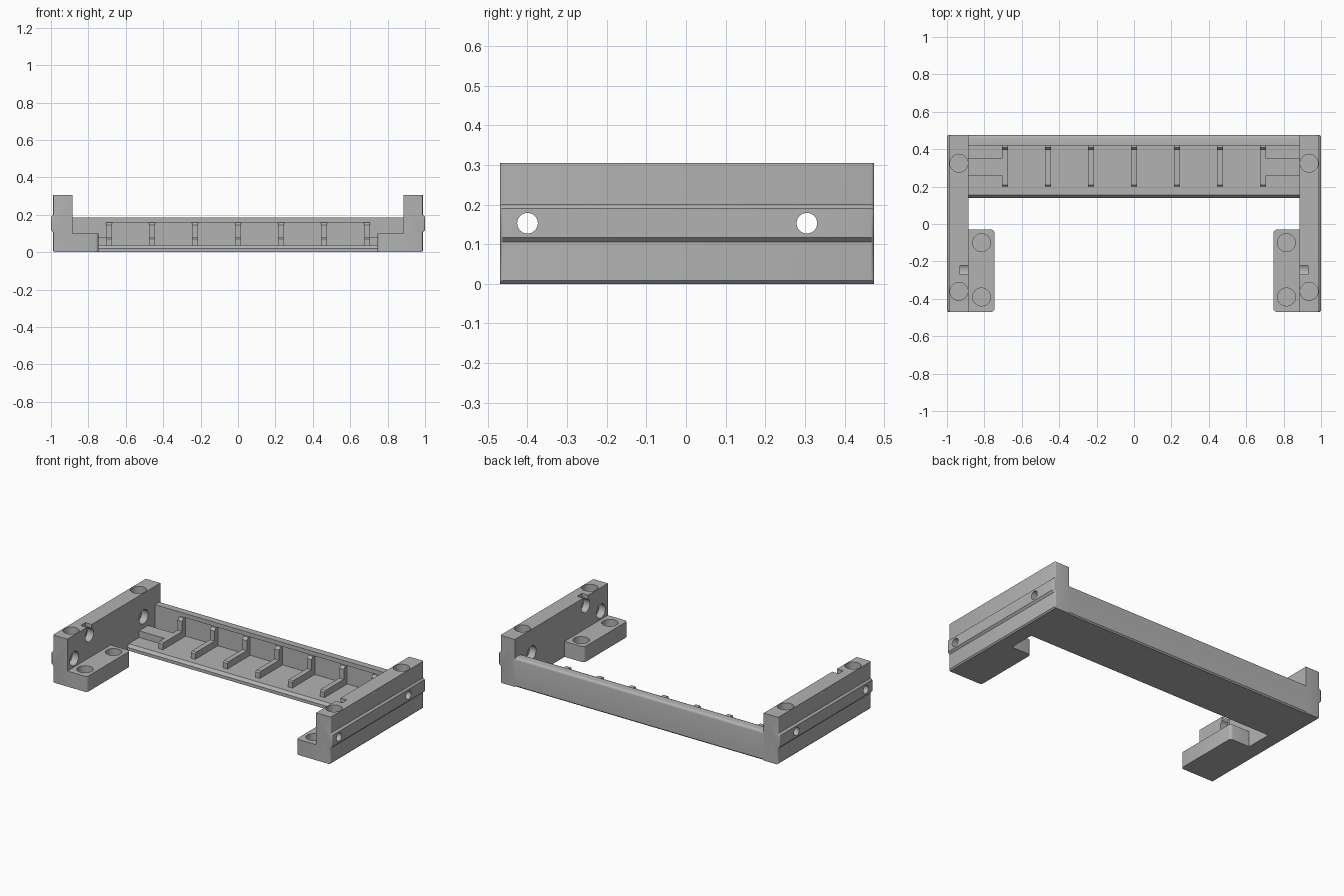
import bpy, bmesh
from mathutils import Matrix, Vector

if "Cube" in bpy.data.objects:
    bpy.data.objects.remove(bpy.data.objects["Cube"], do_unlink=True)

grey = bpy.data.materials.new("matte grey")
grey.use_nodes = True
GREY = (0.45, 0.45, 0.45, 1)
grey.diffuse_color = GREY
grey.node_tree.nodes["Principled BSDF"].inputs["Base Color"].default_value = GREY


def make(name, bm):
    bmesh.ops.recalc_face_normals(bm, faces=bm.faces)
    mesh = bpy.data.meshes.new(name)
    bm.to_mesh(mesh)
    bm.free()
    mesh.materials.append(grey)
    ob = bpy.data.objects.new(name, mesh)
    bpy.context.collection.objects.link(ob)
    return ob


def extrude(points, axis, start, end):
    """Sweep a closed outline along 'x' or 'y'; outline is in the other axis and z."""
    bm = bmesh.new()
    place = (lambda a, z: (start, a, z)) if axis == "x" else (lambda a, z: (a, start, z))
    face = bm.faces.new([bm.verts.new(place(*p)) for p in points])
    out = bmesh.ops.extrude_face_region(bm, geom=[face])
    step = Vector((end - start, 0, 0)) if axis == "x" else Vector((0, end - start, 0))
    moved = [v for v in out["geom"] if isinstance(v, bmesh.types.BMVert)]
    bmesh.ops.translate(bm, verts=moved, vec=step)
    return bm


def box(x0, x1, y0, y1, z0, z1):
    return extrude([(y0, z0), (y1, z0), (y1, z1), (y0, z1)], "x", x0, x1)


def cylinder(center, radius, depth, axis="z"):
    bm = bmesh.new()
    turn = Matrix.Rotation(1.5707963, 4, "Y") if axis == "x" else Matrix()
    bmesh.ops.create_cone(bm, cap_ends=True, segments=40, radius1=radius, radius2=radius,
                          depth=depth, matrix=Matrix.Translation(center) @ turn)
    return bm


def bevel(bm, rule, size, segments=3):
    edges = [e for e in bm.edges if rule(*(v.co for v in e.verts))]
    bmesh.ops.bevel(bm, geom=edges, offset=size, segments=segments, profile=0.5,
                    affect="EDGES", clamp_overlap=True)


def apply_mod(ob, mod):
    bpy.ops.object.select_all(action="DESELECT")
    bpy.context.view_layer.objects.active = ob
    ob.select_set(True)
    bpy.ops.object.modifier_apply(modifier=mod.name)


def cut(ob, bm):
    cutter = make("cutter", bm)
    cutter.hide_render = True
    mod = ob.modifiers.new("cut", "BOOLEAN")
    mod.operation, mod.solver, mod.object = "DIFFERENCE", "EXACT", cutter
    apply_mod(ob, mod)
    bpy.data.objects.remove(cutter, do_unlink=True)


def finish(ob, mirror=False):
    if mirror:
        apply_mod(ob, ob.modifiers.new("mirror", "MIRROR"))
    bpy.ops.object.select_all(action="DESELECT")
    bpy.context.view_layer.objects.active = ob
    ob.select_set(True)
    bpy.ops.object.shade_smooth_by_angle(angle=0.6)


FRONT, BACK, INNER, TOP = -0.47, 0.475, 0.885, 0.305

# Side walls: raised rail along the outside, rounded outer corners
outline = [(INNER, 0), (0.98, 0), (0.988, 0.008), (0.988, 0.105), (1, 0.117),
           (1, 0.19), (0.988, 0.2), (0.988, TOP), (INNER, TOP)]
bm = extrude(outline, "y", FRONT, BACK)
bevel(bm, lambda a, b: abs(a.y - b.y) < 0.001 and min(a.x, b.x) > 0.985
      and abs(a.z - b.z) > 0.005, 0.014)
walls = make("side_walls", bm)

# Blind sockets in the wall tops
for y in (-0.36, 0.325):
    cut(walls, cylinder((0.936, y, TOP), 0.048, 0.1))

# Counterbored screw holes through the walls
for y in (-0.4, 0.305):
    cut(walls, cylinder((0.94, y, 0.153), 0.026, 0.3, "x"))
    cut(walls, cylinder((0.88, y, 0.153), 0.045, 0.1, "x"))

# Keyhole recess on the inner face, open at the top
cut(walls, cylinder((0.88, -0.245, 0.245), 0.042, 0.1, "x"))
cut(walls, box(0.85, 0.93, -0.27, -0.222, 0.245, 0.35))
finish(walls, True)

# Feet with blind sockets
bm = box(0.745, 0.9, FRONT, -0.03, 0, 0.1)
bevel(bm, lambda a, b: abs(a.z - b.z) > 0.05 and a.x < 0.8, 0.018)
feet = make("feet", bm)
for y in (-0.1, -0.39):
    cut(feet, cylinder((0.815, y, 0.1), 0.048, 0.1))
finish(feet, True)

# Rear tray: floor with chamfered front edge and rounded back wall
bm = extrude([(0.14, 0), (0.14, 0.02), (0.155, 0.037), (0.42, 0.037), (0.42, 0.187),
              (BACK, 0.187), (BACK, 0.008), (BACK - 0.008, 0)], "x", -0.89, 0.89)
bevel(bm, lambda a, b: min(a.y, b.y) > 0.47 and min(a.z, b.z) > 0.18, 0.015, 4)
tray = make("rear_tray", bm)
cut(tray, box(-0.7, 0.7, 0.4, 0.43, 0.037, 0.16))
finish(tray)

# Stepped ribs across the tray
rib = [(0.2, 0.03), (0.2, 0.072), (0.208, 0.08), (0.395, 0.08), (0.395, 0.145),
       (0.41, 0.16), (0.435, 0.16), (0.435, 0.03)]
for i in range(-3, 4):
    x, half = i * 0.23, 0.016
    finish(make("rib_%d" % (i + 4), extrude(rib, "x", x - half, x + half)))

# Low end blocks joining the outer ribs to the walls
finish(make("end_blocks", box(0.68, 0.89, 0.26, 0.35, 0.03, 0.08)), True)
